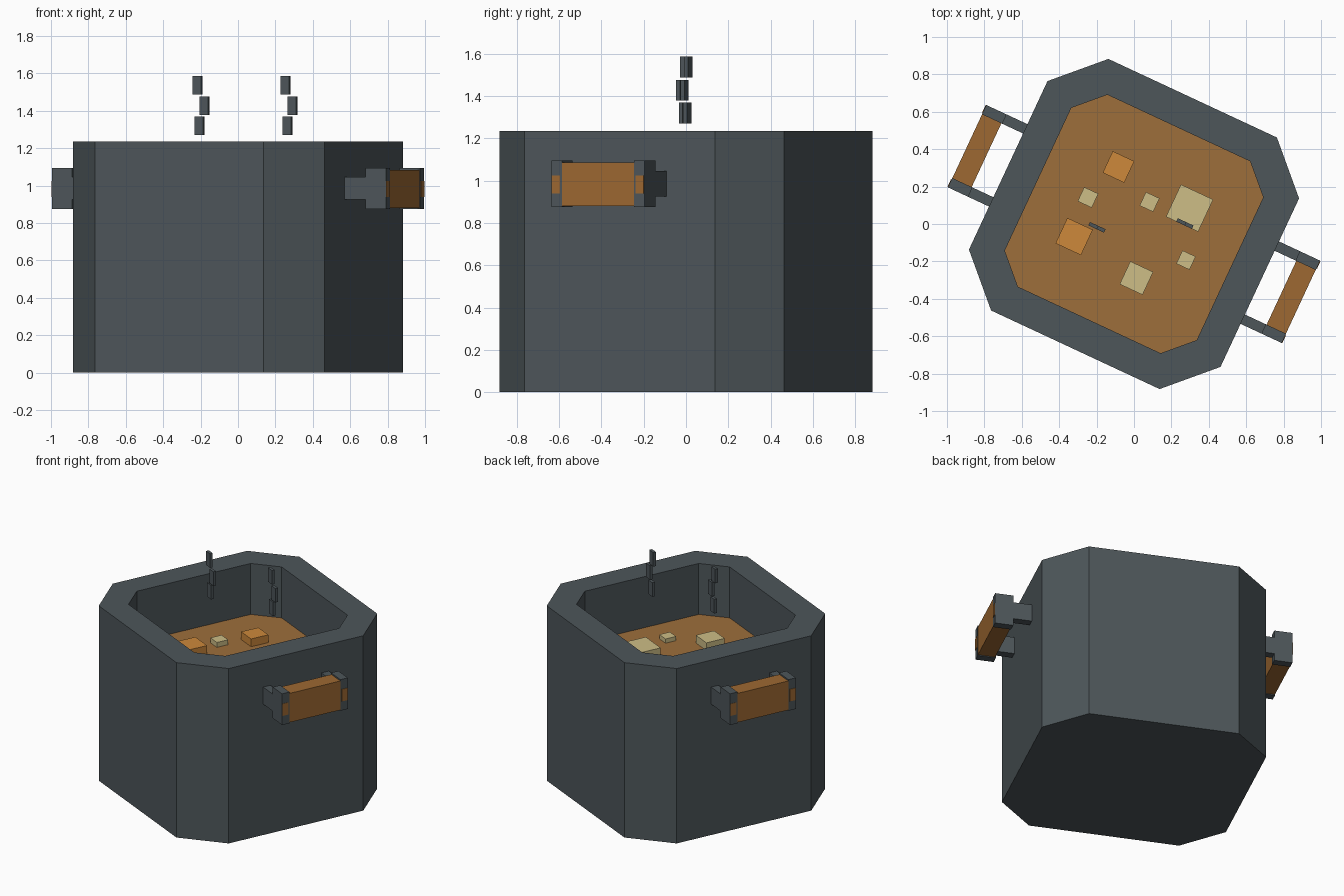
import bpy, bmesh, math
from mathutils import Matrix, Vector

if "Cube" in bpy.data.objects:
    bpy.data.objects.remove(bpy.data.objects["Cube"])

TURN = Matrix.Rotation(math.radians(-25), 4, 'Z')   # whole pot is turned about z


def mat(name, col):
    m = bpy.data.materials.new(name)
    m.diffuse_color = (*col, 1)
    m.use_nodes = True
    m.node_tree.nodes["Principled BSDF"].inputs["Base Color"].default_value = m.diffuse_color
    return m


IRON = mat("iron", (0.075, 0.093, 0.102))
WOOD = mat("wood", (0.340, 0.140, 0.032))
BROTH = mat("broth", (0.340, 0.157, 0.044))
CARROT = mat("carrot", (0.610, 0.248, 0.044))
POTATO = mat("potato", (0.610, 0.510, 0.240))


def finish(bm, name, material):
    bmesh.ops.recalc_face_normals(bm, faces=bm.faces)
    bm.transform(TURN)
    me = bpy.data.meshes.new(name)
    bm.to_mesh(me)
    bm.free()
    me.materials.append(material)
    ob = bpy.data.objects.new(name, me)
    bpy.context.collection.objects.link(ob)
    return ob


def octagon(half, cut, z):
    pts = [(cut, -half), (half, -cut), (half, cut), (cut, half),
           (-cut, half), (-half, cut), (-half, -cut), (-cut, -half)]
    return [(x, y, z) for x, y in pts]


def loft(name, rings, material):
    """Closed skin through a list of (half width, corner start, height)."""
    bm = bmesh.new()
    loops = [[bm.verts.new(p) for p in octagon(*r)] for r in rings]
    for a, b in zip(loops, loops[1:]):
        for i in range(8):
            j = (i + 1) % 8
            bm.faces.new((a[i], a[j], b[j], b[i]))
    bm.faces.new(loops[0])
    bm.faces.new(loops[-1])
    return finish(bm, name, material)


def boxes(name, spans, material):
    """Boxes given as ((x0, x1), (y0, y1), (z0, z1)) in the pot's own axes."""
    bm = bmesh.new()
    for s in spans:
        mid = Vector([(a + b) / 2 for a, b in s])
        size = [abs(b - a) for a, b in s]
        bmesh.ops.create_cube(bm, size=1, matrix=Matrix.Translation(mid) @ Matrix.Diagonal((*size, 1)))
    return finish(bm, name, material)


def local(x, y):
    return TURN.inverted() @ Vector((x, y, 0))


# Pot: outer wall, rim, inner wall and floor
loft("pot", [(0.742, 0.497, 0.005), (0.742, 0.497, 1.24),
             (0.566, 0.421, 1.24), (0.566, 0.421, 0.25)], IRON)

# Broth filling the pot
LEVEL = 0.88
loft("broth", [(0.566, 0.421, LEVEL - 0.03), (0.566, 0.421, LEVEL)], BROTH)

# Handles: two brackets and a wooden grip on each side
for side, sx in (("right", 1), ("left", -1)):
    iron, pegs = [], []
    for sy in (1, -1):
        y = (sy * 0.188, sy * 0.243)
        iron.append(((sx * 0.73, sx * 0.865), y, (0.93, 1.05)))
        iron.append(((sx * 0.865, sx * 0.985), y, (0.88, 1.10)))
        pegs.append(((sx * 0.98, sx * 0.988), (sy * 0.198, sy * 0.240), (0.945, 1.03)))
    boxes(side + "_handle_brackets", iron, IRON)
    boxes(side + "_handle_pegs", pegs, WOOD)
    boxes(side + "_handle_grip", [((sx * 0.87, sx * 0.984), (-0.188, 0.188), (0.885, 1.09))], WOOD)

# Vegetable chunks floating in the broth: x, y, width, height above broth
CARROTS = [(-0.083, 0.305, 0.127, 0.055), (-0.32, -0.067, 0.15, 0.06)]
POTATOES = [(-0.246, 0.142, 0.083, 0.035), (0.083, 0.118, 0.08, 0.03), (0.297, 0.085, 0.19, 0.06),
            (0.013, -0.289, 0.135, 0.055), (0.278, -0.193, 0.078, 0.03)]
for name, chunks, material in (("carrot_chunks", CARROTS, CARROT), ("potato_chunks", POTATOES, POTATO)):
    spans = []
    for x, y, w, h in chunks:
        p = local(x, y)
        spans.append(((p.x - w / 2, p.x + w / 2), (p.y - w / 2, p.y + w / 2), (LEVEL - 0.02, LEVEL + h)))
    boxes(name, spans, material)

# Steam: two wavering columns of three small plates
for name, x, y in (("left_steam", -0.206, -0.014), ("right_steam", 0.264, 0.006)):
    p = local(x, y)
    spans = []
    for shift, z0, z1 in ((0, 1.275, 1.375), (0.03, 1.383, 1.482), (-0.012, 1.493, 1.592)):
        cx = p.x + shift
        spans.append(((cx - 0.025, cx + 0.025), (p.y - 0.01, p.y + 0.01), (z0, z1)))
    boxes(name, spans, IRON)

# Rest everything on the ground plane
for ob in bpy.context.collection.objects:
    ob.location.z = -0.005
